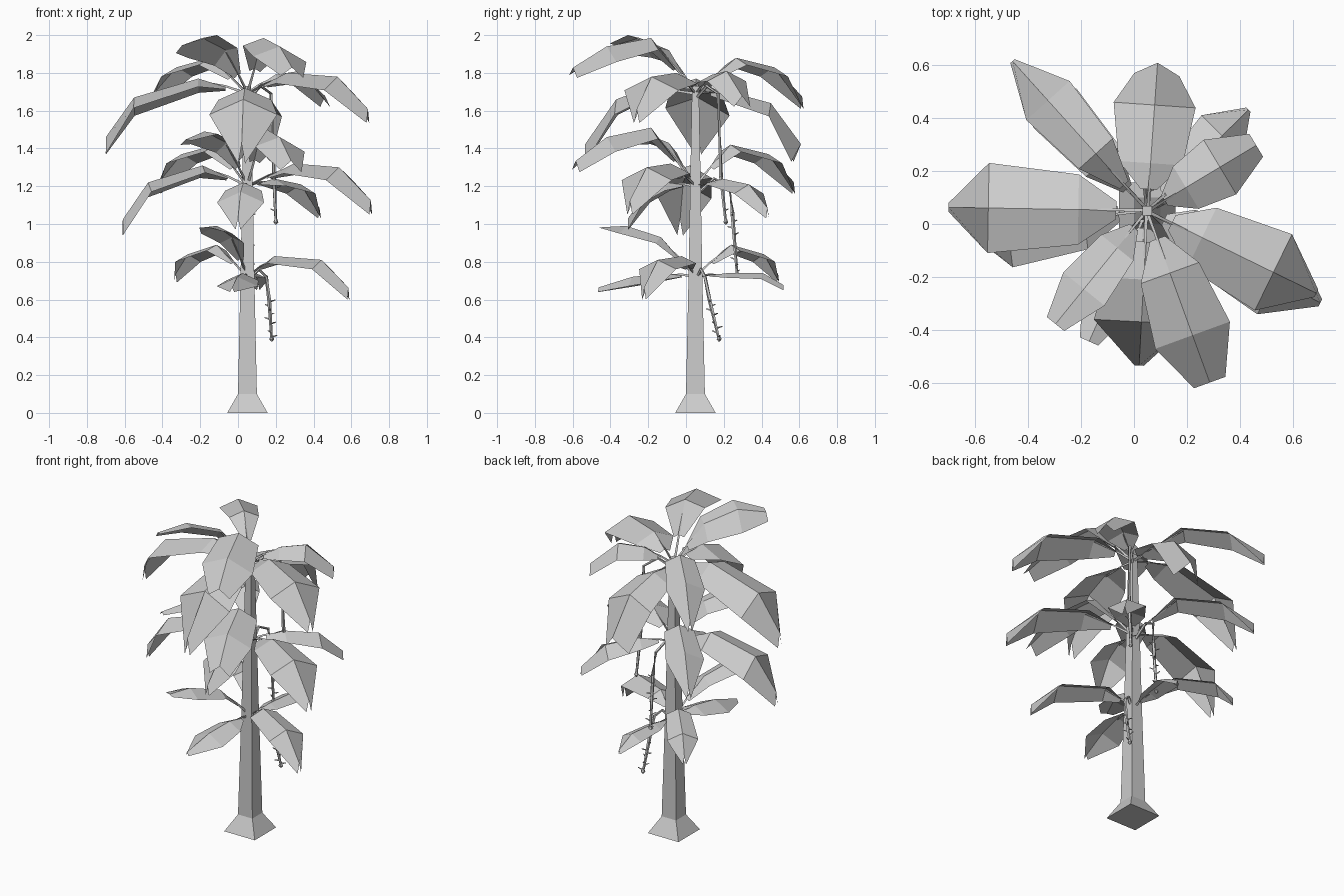
import bpy, bmesh
from math import cos, sin, radians
from mathutils import Vector

default = bpy.data.objects.get("Cube")
if default:
    bpy.data.objects.remove(default, do_unlink=True)

grey = bpy.data.materials.new("light_grey")
grey.use_nodes = True
grey.diffuse_color = (0.6, 0.6, 0.6, 1)
grey.node_tree.nodes["Principled BSDF"].inputs["Base Color"].default_value = grey.diffuse_color

CENTRE = Vector((0.05, 0.05, 0))
UP = Vector((0, 0, 1))

# Leaf ends: share of the leaf width, and how far the edges stop short
ENDS = {"pointed": (0.1, 0), "blunt": (0.42, 0), "rounded": (0.55, 0.045)}


def finish(name, bm):
    """Turn a bmesh into a flat shaded object."""
    mesh = bpy.data.meshes.new(name)
    bm.to_mesh(mesh)
    bm.free()
    mesh.materials.append(grey)
    obj = bpy.data.objects.new(name, mesh)
    bpy.context.collection.objects.link(obj)


def loft(bm, rings, closed=False):
    """Bridge equal rows of points with quads and return the rows of vertices."""
    rows = [[bm.verts.new(point) for point in ring] for ring in rings]
    for low, high in zip(rows, rows[1:]):
        count = len(low)
        for i in range(count if closed else count - 1):
            j = (i + 1) % count
            bm.faces.new((low[i], low[j], high[j], high[i]))
    return rows


def tube(bm, points, radii, sides=4):
    """Sweep a small polygon along a path, capping both ends."""
    points = [Vector(point) for point in points]
    rings = []
    for i, point in enumerate(points):
        along = points[min(i + 1, len(points) - 1)] - points[max(i - 1, 0)]
        side = along.orthogonal().normalized()
        if abs(along.z) < 0.98 * along.length:
            side = along.cross(UP).normalized()
        other = side.cross(along.normalized())
        angles = [radians(360 * k / sides) for k in range(sides)]
        rings.append([point + radii[i] * (side * cos(a) + other * sin(a)) for a in angles])
    rows = loft(bm, rings, closed=True)
    bm.faces.new(rows[0])
    bm.faces.new(rows[-1])


def leaf(name, root_height, angle, width, inner, outer, tip, end="pointed", roll=0):
    """Folded leaf on a thin stem: inner, outer and tip are (distance, height)."""
    bm = bmesh.new()
    outward = Vector((cos(radians(angle)), sin(radians(angle)), 0))
    across = Vector((-outward.y, outward.x, 0))
    root = CENTRE + UP * root_height

    def at(spot):
        return CENTRE + outward * spot[0] + UP * spot[1]

    def row(mid, half, dip, setback=0):
        edge = mid - UP * dip - outward * setback
        tilt = across * half + UP * roll * half
        return edge + tilt, mid, edge - tilt

    start = root.lerp(at(inner), 0.45)
    share, setback = ENDS[end]
    drop = 0.3 * (outer[1] - tip[1])
    loft(bm, [
        row(start, 0.2 * width, 0.1 * width),
        row(at(inner), 0.78 * width, 0.35 * width),
        row(at(outer), width, 0.45 * width),
        row(at(tip) + UP * drop, share * width, drop, setback),
    ])
    tube(bm, [root, start + UP * 0.004, at(inner) - UP * 0.012], [0.009, 0.006, 0.003], 3)
    finish(name, bm)


# Square trunk with a flared foot
bm = bmesh.new()
profile = [(0.107, 0), (0.05, 0.1), (0.036, 0.75), (0.027, 1.25), (0.018, 1.73)]
corners = [(-1, -1), (1, -1), (1, 1), (-1, 1)]
rows = loft(bm, [
    [CENTRE + Vector((x * half, y * half, height)) for x, y in corners]
    for half, height in profile
], closed=True)
bm.faces.new(reversed(rows[0]))
bm.faces.new(rows[-1])
finish("trunk", bm)

# Leaves: angle, width, then inner, outer and tip as (distance, height)
upper_leaves = {
    "left": (179, 0.17, (0.26, 1.77), (0.6, 1.67), (0.75, 1.37), "pointed", 0.12),
    "back_left": (132, 0.11, (0.29, 1.88), (0.56, 1.83), (0.76, 1.61)),
    "back": (86, 0.155, (0.18, 1.7), (0.4, 1.64), (0.56, 1.33), "rounded"),
    "back_right": (31, 0.12, (0.17, 1.79), (0.32, 1.81), (0.48, 1.62), "blunt"),
    "right": (-26, 0.16, (0.23, 1.8), (0.53, 1.78), (0.71, 1.535)),
    "front": (-93, 0.18, (0.26, 1.72), (0.42, 1.66), (0.585, 1.32)),
    "front_right": (-70, 0.15, (0.25, 1.985), (0.5, 1.94), (0.69, 1.78), "blunt", -0.1),
    "front_left": (-129, 0.1, (0.18, 1.92), (0.38, 1.985), (0.55, 1.93), "blunt", 0.6),
}
middle_leaves = {
    "left": (187, 0.15, (0.24, 1.31), (0.53, 1.22), (0.665, 0.94), "pointed", 0.12),
    "back_left": (132, 0.11, (0.25, 1.42), (0.52, 1.37), (0.7, 1.16)),
    "back_right": (45, 0.11, (0.2, 1.24), (0.4, 1.21), (0.54, 1.03)),
    "right": (-28, 0.15, (0.28, 1.32), (0.55, 1.3), (0.74, 1.05)),
    "front": (-98, 0.125, (0.15, 1.22), (0.26, 1.17), (0.36, 0.97)),
    "front_right": (-70, 0.14, (0.25, 1.51), (0.5, 1.46), (0.675, 1.28), "blunt", -0.1),
    "front_left": (-128, 0.09, (0.18, 1.43), (0.37, 1.49), (0.53, 1.43), "blunt", 0.3),
}
lower_leaves = {
    "back_left": (131, 0.09, (0.25, 0.89), (0.48, 0.84), (0.58, 0.69)),
    "back": (83, 0.07, (0.17, 0.74), (0.36, 0.74), (0.47, 0.65)),
    "right": (-27, 0.11, (0.16, 0.83), (0.44, 0.81), (0.6, 0.6)),
    "front": (-99, 0.11, (0.17, 0.74), (0.34, 0.72), (0.52, 0.64)),
    "front_left": (-114, 0.09, (0.2, 0.93), (0.4, 0.99), (0.54, 0.98), "blunt"),
}
tiers = [("upper", 1.69, upper_leaves), ("middle", 1.2, middle_leaves), ("lower", 0.72, lower_leaves)]
for tier, height, leaves in tiers:
    for side, shape in leaves.items():
        leaf(f"{tier}_{side}_leaf", height, *shape)


def hanging_stalk(name, path, spike_count):
    """Drooping flower stalk with a bud and small spikes on its last stretch."""
    bm = bmesh.new()
    radii = [0.009] * (len(path) - 2) + [0.011, 0.007]
    tube(bm, path, radii, 5)
    first, last = Vector(path[-2]), Vector(path[-1])
    tube(bm, [last + UP * 0.02, last, last - UP * 0.012], [0.006, 0.014, 0.004], 5)
    for i in range(spike_count):
        spot = first.lerp(last, (i + 0.5) / spike_count)
        turn = radians(i * 137)
        reach = Vector((cos(turn), sin(turn), 0.3)) * 0.032
        tube(bm, [spot, spot + reach], [0.006, 0.003], 3)
    finish(name, bm)


# Hanging flower stalks, one under each tier
hanging_stalk("upper_stalk", [(0.05, 0.05, 1.66), (0.12, 0.11, 1.73), (0.175, 0.17, 1.69),
                              (0.19, 0.185, 1.25), (0.2, 0.21, 1.01)], 2)
hanging_stalk("middle_stalk", [(0.05, 0.05, 1.15), (0.04, 0.15, 1.24), (0.05, 0.23, 1.2),
                               (0.06, 0.245, 1.06), (0.06, 0.27, 0.73)], 10)
hanging_stalk("lower_stalk", [(0.05, 0.05, 0.7), (0.11, 0.08, 0.76), (0.15, 0.1, 0.72),
                              (0.165, 0.125, 0.6), (0.178, 0.175, 0.39)], 9)
